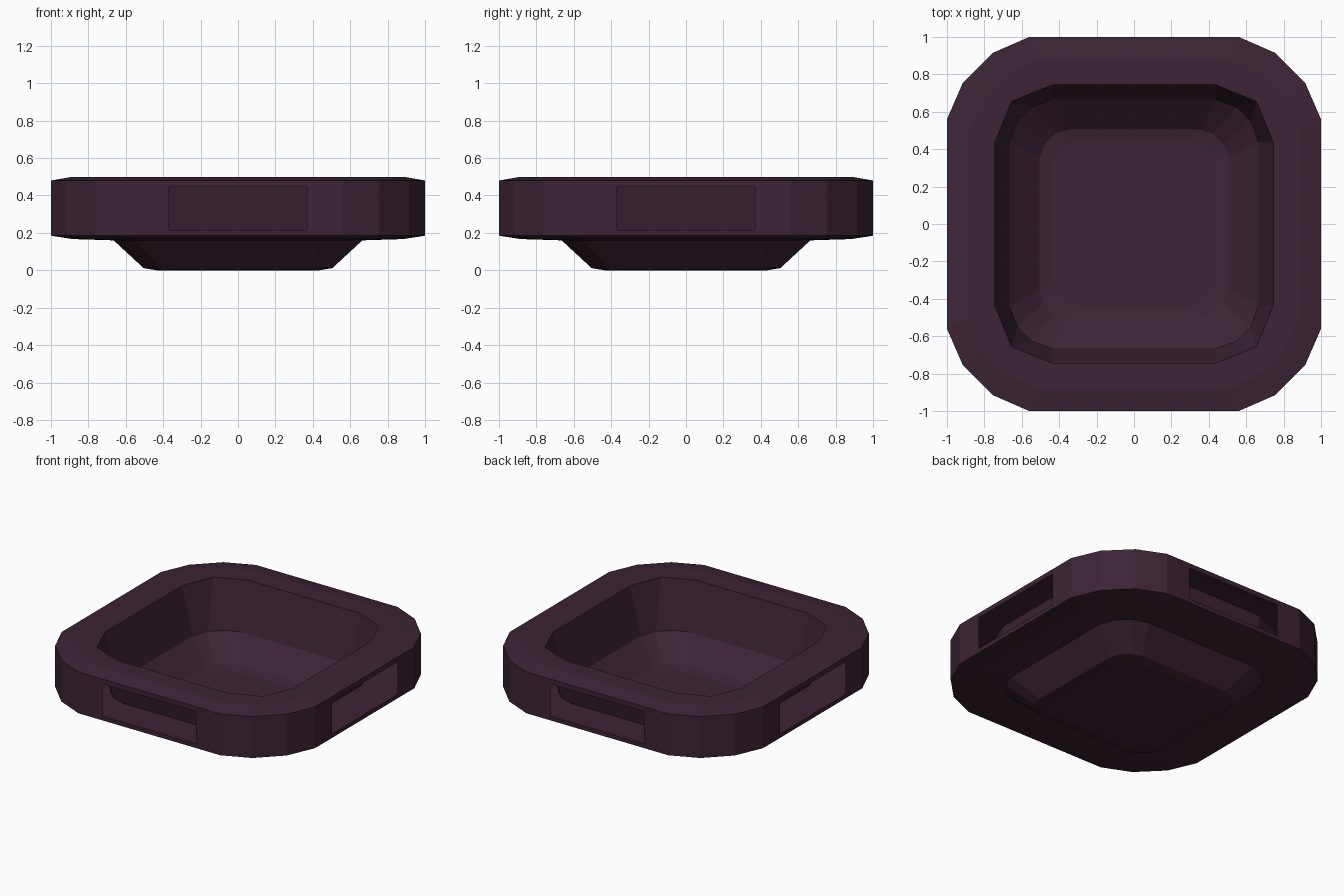
import bpy, bmesh

if "Cube" in bpy.data.objects:
    bpy.data.objects.remove(bpy.data.objects["Cube"])

plum = bpy.data.materials.new("dark_plum")
plum.diffuse_color = (0.046, 0.0175, 0.035, 1)
plum.use_nodes = True
plum.node_tree.nodes["Principled BSDF"].inputs["Base Color"].default_value = plum.diffuse_color


def ring(bm, h, a, m, n, z):
    """Rounded square loop: half width h, straight half length a, corner point (m, n)."""
    quarter = [(h, -a), (h, a), (m, n), (n, m)]
    verts = []
    for k in range(4):
        for x, y in quarter:
            for _ in range(k):
                x, y = -y, x
            verts.append(bm.verts.new((x, y, z)))
    return verts


def loft(bm, r1, r2, skip_sides=False):
    n = len(r1)
    for i in range(n):
        if skip_sides and i % 4 == 0:
            continue
        j = (i + 1) % n
        bm.faces.new((r1[i], r1[j], r2[j], r2[i]))


def finish(bm, name):
    bmesh.ops.remove_doubles(bm, verts=bm.verts, dist=0.0005)
    bmesh.ops.recalc_face_normals(bm, faces=bm.faces)
    mesh = bpy.data.meshes.new(name)
    bm.to_mesh(mesh)
    bm.free()
    mesh.materials.append(plum)
    ob = bpy.data.objects.new(name, mesh)
    bpy.context.collection.objects.link(ob)
    return ob


OUTER = (1.0, 0.56, 0.915, 0.755)
INSET = (0.885, 0.50, 0.81, 0.67)
OPENING = (0.745, 0.435, 0.655, 0.655)   # single corner point, merged later
LEDGE = (0.665, 0.44, 0.625, 0.55)

# Hollow rim with a slot in each of the four sides
bm = bmesh.new()
low = ring(bm, *OUTER, 0.185)
high = ring(bm, *OUTER, 0.48)
top = ring(bm, *INSET, 0.5)
opening = ring(bm, *OPENING, 0.5)
ledge = ring(bm, *LEDGE, 0.16)
under = ring(bm, *INSET, 0.167)
loft(bm, low, high, skip_sides=True)
for a, b in ((high, top), (top, opening), (opening, ledge), (ledge, under), (under, low)):
    loft(bm, a, b)
for i in range(0, 16, 4):
    frame = [low[i], low[i + 1], high[i + 1], high[i]]
    p, q = low[i].co, low[i + 1].co
    mid, half = (p + q) / 2, (q - p).normalized() * 0.37
    hole = []
    for s, z in ((-1, 0.215), (1, 0.215), (1, 0.445), (-1, 0.445)):
        co = mid + half * s
        co.z = z
        hole.append(bm.verts.new(co))
    loft(bm, frame, hole)
finish(bm, "tray_rim")

# Sunken bowl, a thin sheet hanging from the ledge
bm = bmesh.new()
lip = ring(bm, *LEDGE, 0.16)
foot = ring(bm, 0.505, 0.35, 0.485, 0.42, 0.012)
base = ring(bm, 0.435, 0.31, 0.42, 0.37, 0.0)
loft(bm, lip, foot)
loft(bm, foot, base)
bm.faces.new(base)
finish(bm, "tray_bowl")
